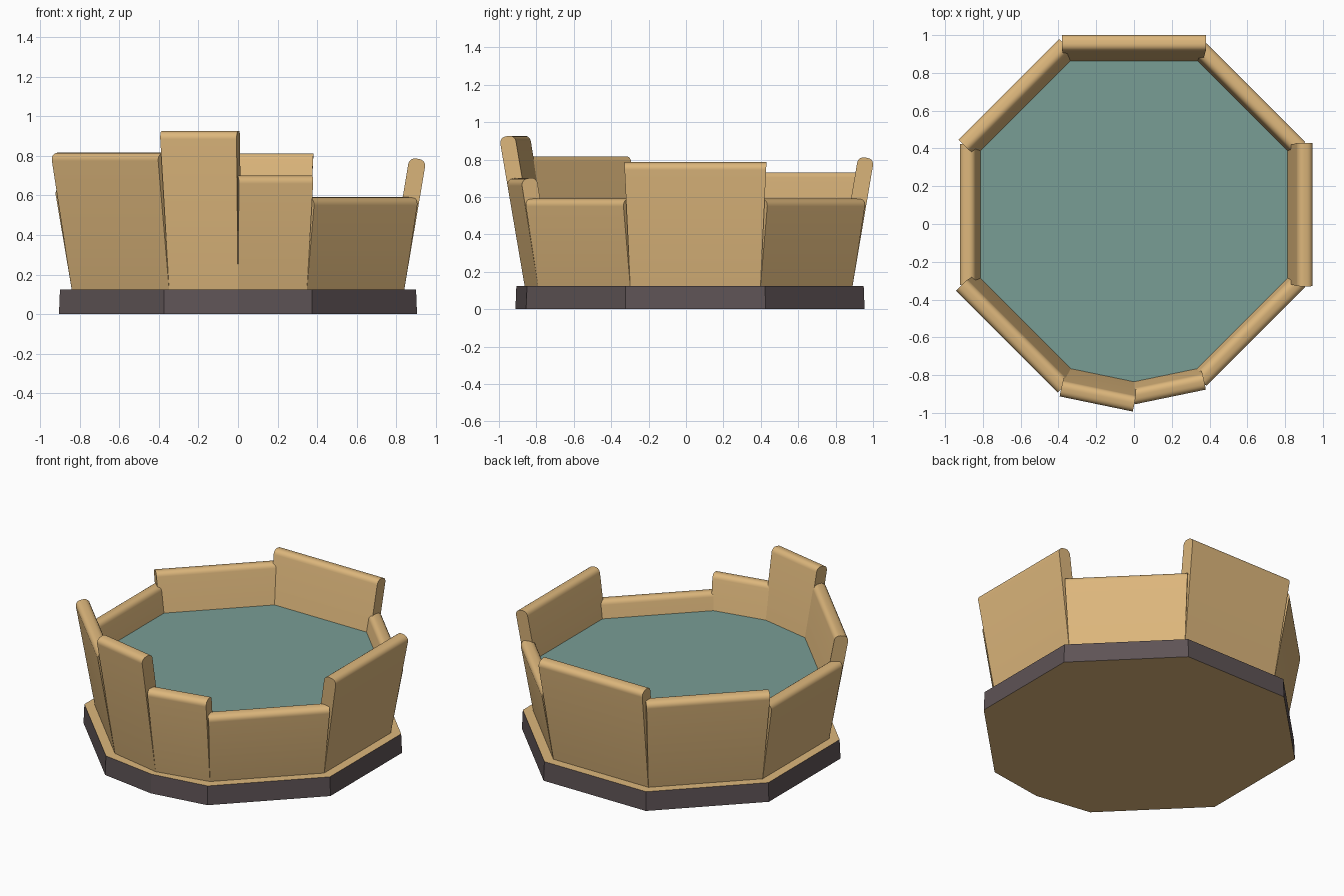
import bpy, bmesh, math
from mathutils import Vector

if "Cube" in bpy.data.objects:
    bpy.data.objects.remove(bpy.data.objects["Cube"])


def material(name, rgb):
    m = bpy.data.materials.new(name)
    m.diffuse_color = (*rgb, 1)
    m.use_nodes = True
    m.node_tree.nodes["Principled BSDF"].inputs["Base Color"].default_value = m.diffuse_color
    return m


WOOD = material("tan wood", (0.72, 0.47, 0.20))
BAND = material("dark grey band", (0.112, 0.087, 0.092))
WATER = material("teal water", (0.19, 0.34, 0.30))
CY = 0.05  # centre of the octagon in y
UP = Vector((0, 0, 1))


def outline(apothem, tip):
    """Counter-clockwise octagon whose front side is split by a tip vertex."""
    r = apothem / math.cos(math.pi / 8)
    pts = [Vector((0, -tip, 0))]
    for i in range(8):
        a = math.radians(-67.5 + 45 * i)
        pts.append(Vector((r * math.cos(a), CY + r * math.sin(a), 0)))
    return pts


def finish(name, bm, mats):
    bmesh.ops.recalc_face_normals(bm, faces=bm.faces[:])
    me = bpy.data.meshes.new(name)
    bm.to_mesh(me)
    bm.free()
    for m in mats:
        me.materials.append(m)
    ob = bpy.data.objects.new(name, me)
    bpy.context.collection.objects.link(ob)
    return ob


def prism(name, lower, upper, mats):
    bm = bmesh.new()
    lo = [bm.verts.new(p) for p in lower]
    hi = [bm.verts.new(p) for p in upper]
    bm.faces.new(lo[::-1])
    bm.faces.new(hi)
    n = len(lo)
    for i in range(n):
        j = (i + 1) % n
        bm.faces.new((lo[i], lo[j], hi[j], hi[i]))
    bm.normal_update()
    for f in bm.faces:  # sides take the second colour
        if len(mats) > 1 and abs(f.normal.z) < 0.5:
            f.material_index = 1
    return finish(name, bm, mats)


# Base slab with dark rim
prism("base", outline(0.905, 0.912), [p + UP * 0.125 for p in outline(0.90, 0.907)], [WOOD, BAND])

# Water surface
pool = outline(0.83, 0.85)
prism("water", [p + UP * 0.47 for p in pool], [p + UP * 0.48 for p in pool], [WATER])


def wall_panel(name, a, b, top, flare):
    """Outward-leaning board with rounded top and slightly flared ends."""
    tilt, thick, rad, z0 = math.radians(9.6), 0.086, 0.034, 0.12
    along = (b - a).normalized()
    n = along.cross(UP)
    u = n * math.sin(tilt) + UP * math.cos(tilt)
    v = n * math.cos(tilt) - UP * math.sin(tilt)
    length = (top - z0 + 0.008) / math.cos(tilt)
    prof = [(0, 0)]
    for k in range(6):
        t = math.radians(18 * k)
        prof.append((-rad + rad * math.cos(t), length - rad + rad * math.sin(t)))
    for k in range(6):
        t = math.radians(90 + 18 * k)
        prof.append((-thick + rad + rad * math.cos(t), length - rad + rad * math.sin(t)))
    prof.append((-thick, 0))
    lift = UP * z0
    lower = [a + lift + v * q + u * h - along * flare * h for q, h in prof]
    upper = [b + lift + v * q + u * h + along * flare * h for q, h in prof]
    ob = prism(name, lower, upper, [WOOD])
    bpy.context.view_layer.objects.active = ob
    ob.select_set(True)
    bpy.ops.object.shade_smooth_by_angle(angle=math.radians(35))
    ob.select_set(False)


# Nine wall boards of different heights
foot = outline(0.84, 0.862)
boards = [("front_right_half", 0.685), ("front_right", 0.575), ("right", 0.77),
          ("back_right", 0.575), ("back", 0.795), ("back_left", 0.715),
          ("left", 0.63), ("front_left", 0.80), ("front_left_half", 0.91)]
for i, (name, top) in enumerate(boards):
    wall_panel(name + "_board", foot[i], foot[(i + 1) % 9], top,
               0.025 if "half" in name else 0.048)
